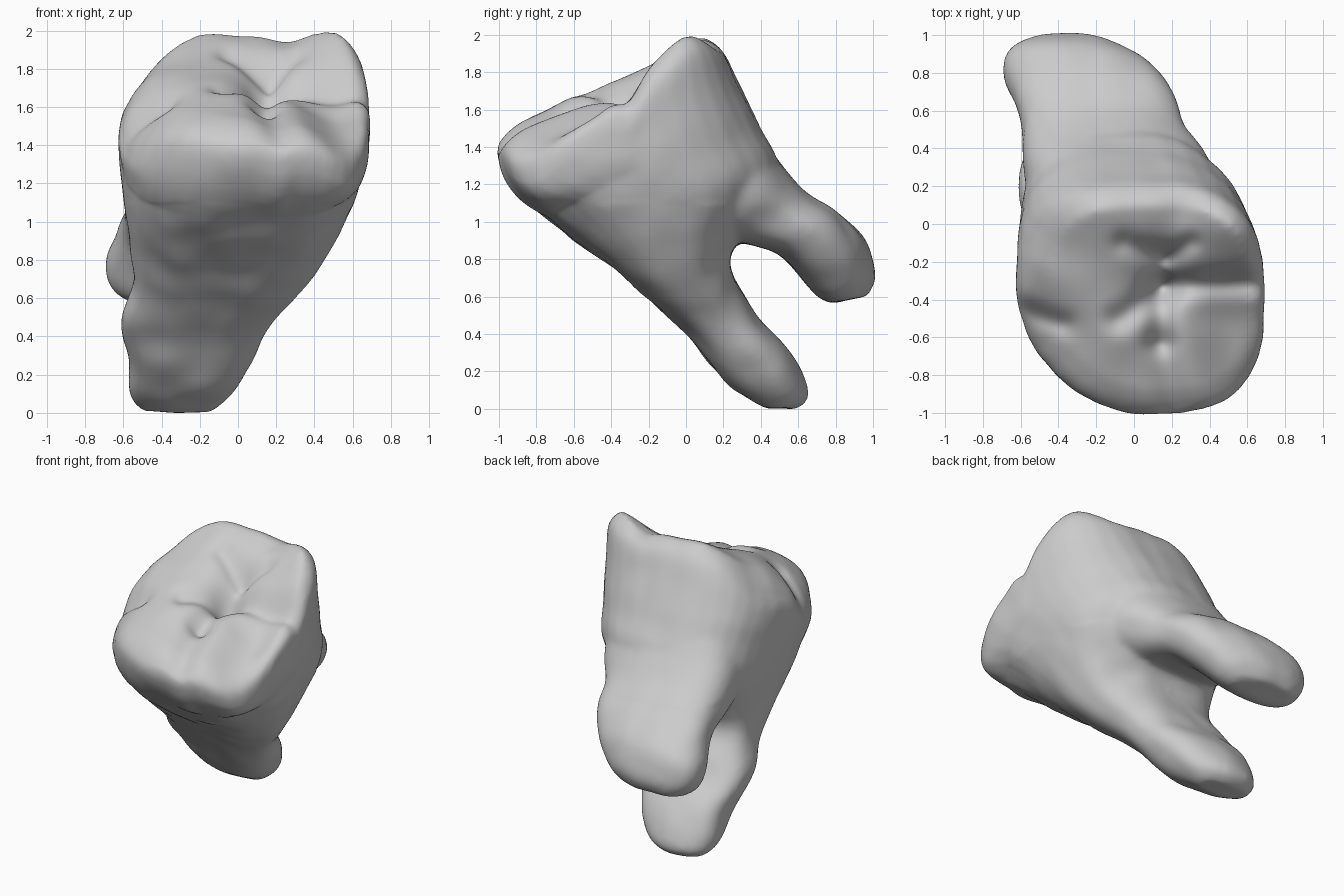
import bpy, bmesh, math
from mathutils import Vector, noise

if "Cube" in bpy.data.objects:
    bpy.data.objects.remove(bpy.data.objects["Cube"])

ivory = bpy.data.materials.new("ivory_grey")
ivory.use_nodes = True
ivory.diffuse_color = (0.6, 0.6, 0.6, 1)
ivory.node_tree.nodes["Principled BSDF"].inputs["Base Color"].default_value = (0.6, 0.6, 0.6, 1)

# Each section: front edge (y, z), back edge (y, z), x range,
# squareness of the front right and back left corners
BODY = [
    (.43, .0, .59, .0, -.50, -.14, 2, 2),
    (.27, .09, .65, .08, -.56, -.04, 2.2, 2),
    (.12, .24, .56, .30, -.575, .08, 2.5, 2),
    (-.02, .42, .38, .50, -.61, .17, 2.7, 2),
    (-.21, .59, .24, .78, -.55, .36, 2.8, 2),
    (-.42, .77, .33, .96, -.56, .48, 2.8, 2),
    (-.68, .96, .49, 1.27, -.60, .60, 2.6, 2),
    (-.91, 1.16, .40, 1.50, -.62, .67, 2.1, 2.1),
    (-1.01, 1.36, .28, 1.74, -.62, .69, 1.8, 2.5),
    (-.97, 1.46, .20, 1.91, -.56, .68, 1.8, 2.9),
    (-.88, 1.53, .10, 1.98, -.45, .62, 1.8, 2.9),
]
BACK_ROOT = [
    (-.2, 1.1, .38, 1.50, -.55, .50, 2.3, 2.1),
    (.12, .93, .51, 1.30, -.59, .40, 2.3, 2.1),
    (.36, .87, .64, 1.16, -.60, .28, 2.3, 2.1),
    (.48, .83, .82, 1.04, -.63, .23, 2.3, 2),
    (.59, .73, .96, .90, -.69, .13, 2.3, 1.9),
    (.70, .60, 1.01, .72, -.67, .0, 2.3, 1.9),
    (.78, .56, .97, .60, -.58, -.12, 2.3, 1.9),
]


def smooth_sections(sections, steps=4):
    """Catmull-Rom interpolation between the key sections."""
    ends = [sections[0], *sections, sections[-1]]
    out = []
    for p, a, b, n in zip(ends, ends[1:], ends[2:], ends[3:]):
        for k in range(steps):
            t = k / steps
            out.append([w + .5 * t * (x - v + t * (2 * v - 5 * w + 4 * x - y + t * (3 * (w - x) + y - v)))
                        for v, w, x, y in zip(p, a, b, n)])
    return out + [sections[-1]]


def loft(bm, sections, boxy):
    """Skin rounded-box rings whose other two corners share one squareness."""
    rings = []
    for yf, zf, yb, zb, x0, x1, front_right, back_left in smooth_sections(sections):
        mid = Vector(((x0 + x1) / 2, (yf + yb) / 2, (zf + zb) / 2))
        across = Vector(((x1 - x0) / 2, 0, 0))
        depth = Vector((0, (yb - yf) / 2, (zb - zf) / 2))
        ring = []
        for i in range(32):
            c, s = math.cos(i * math.tau / 32), math.sin(i * math.tau / 32)
            p = 2 / (boxy if c * s < 0 else back_left if s > 0 else front_right)
            u = math.copysign(abs(c) ** p, c)
            v = math.copysign(abs(s) ** p, s)
            ring.append(bm.verts.new(mid + across * u + depth * v))
        rings.append(ring)
    for a, b in zip(rings, rings[1:]):
        for i in range(32):
            j = (i + 1) % 32
            bm.faces.new((a[i], a[j], b[j], b[i]))
    bm.faces.new(rings[0][::-1])
    bm.faces.new(rings[-1])


def new_object(name, bm):
    bmesh.ops.recalc_face_normals(bm, faces=bm.faces)
    mesh = bpy.data.meshes.new(name)
    bm.to_mesh(mesh)
    bm.free()
    obj = bpy.data.objects.new(name, mesh)
    bpy.context.collection.objects.link(obj)
    return obj


def apply(obj, kind, **settings):
    bpy.context.view_layer.objects.active = obj
    mod = obj.modifiers.new(kind, kind)
    for key, value in settings.items():
        setattr(mod, key, value)
    bpy.ops.object.modifier_apply(modifier=mod.name)


# Crown, trunk and both roots fused into one skin
bm = bmesh.new()
loft(bm, BODY, 3.0)
loft(bm, BACK_ROOT, 2.8)
tooth = new_object("molar_tooth", bm)
apply(tooth, 'REMESH', mode='VOXEL', voxel_size=0.02)
apply(tooth, 'SMOOTH', factor=0.5, iterations=10)

# Chewing surface: fissures (start, end, depth, width)
FISSURES = [
    ((.15, -.20), (.15, -.32), .07, .12),
    ((.15, -.32), (.75, -.30), .07, .07),
    ((.15, -.34), (-.08, -.50), .05, .07),
    ((-.38, -.53), (-.7, -.42), .05, .06),
    ((.15, -.34), (.14, -.62), .06, .07),
    ((.15, -.65), (.22, -.95), .05, .09),
    ((.15, -.18), (-.05, -.10), .04, .06),
    ((.18, -.18), (.3, -.10), .04, .05),
]
# Raised cusps and worn-down shoulders (centre, height, width)
CUSPS = [
    ((-.1, -.55), .02, .15),
    ((-.2, .05), .02, .15),
    ((.54, .0), .07, .15),
    ((.25, .08), -.03, .1),
    ((-.62, -.60), -.17, .27),
    ((-.60, -.05), -.11, .27),
    ((.60, -.82), -.15, .23),
    ((.52, -.48), -.15, .24),
    ((.15, -.33), -.06, .22),
]
up = Vector((0, -.48, .88))


def segment_distance(p, a, b):
    a, b = Vector(a), Vector(b)
    t = max(0, min(1, (p - a).dot(b - a) / (b - a).length_squared))
    return (p - a - (b - a) * t).length


moves = []
for v in tooth.data.vertices:
    flat = Vector(v.co.xy)
    # Fades out down the sides of the crown
    mask = max(0, min(1, (v.co.dot(up) - 1.25) / .35))
    lift = sum(h * math.exp(-((flat - Vector(c)).length / w) ** 2) for c, h, w in CUSPS)
    for a, b, deep, wide in FISSURES:
        lift -= deep * math.exp(-(segment_distance(flat, a, b) / wide) ** 2)
    # Faint unevenness, stronger along the roots
    rough = .012 if v.co.z < 1.1 else .006
    moves.append(Vector((0, 0, lift * mask)) + v.normal * noise.noise(v.co * 5) * rough)
for v, move in zip(tooth.data.vertices, moves):
    v.co += move
apply(tooth, 'SMOOTH', factor=0.5, iterations=3)

# Rest on the ground
low = min(v.co.z for v in tooth.data.vertices)
for v in tooth.data.vertices:
    v.co.z -= low
tooth.data.materials.append(ivory)
tooth.data.shade_smooth()
